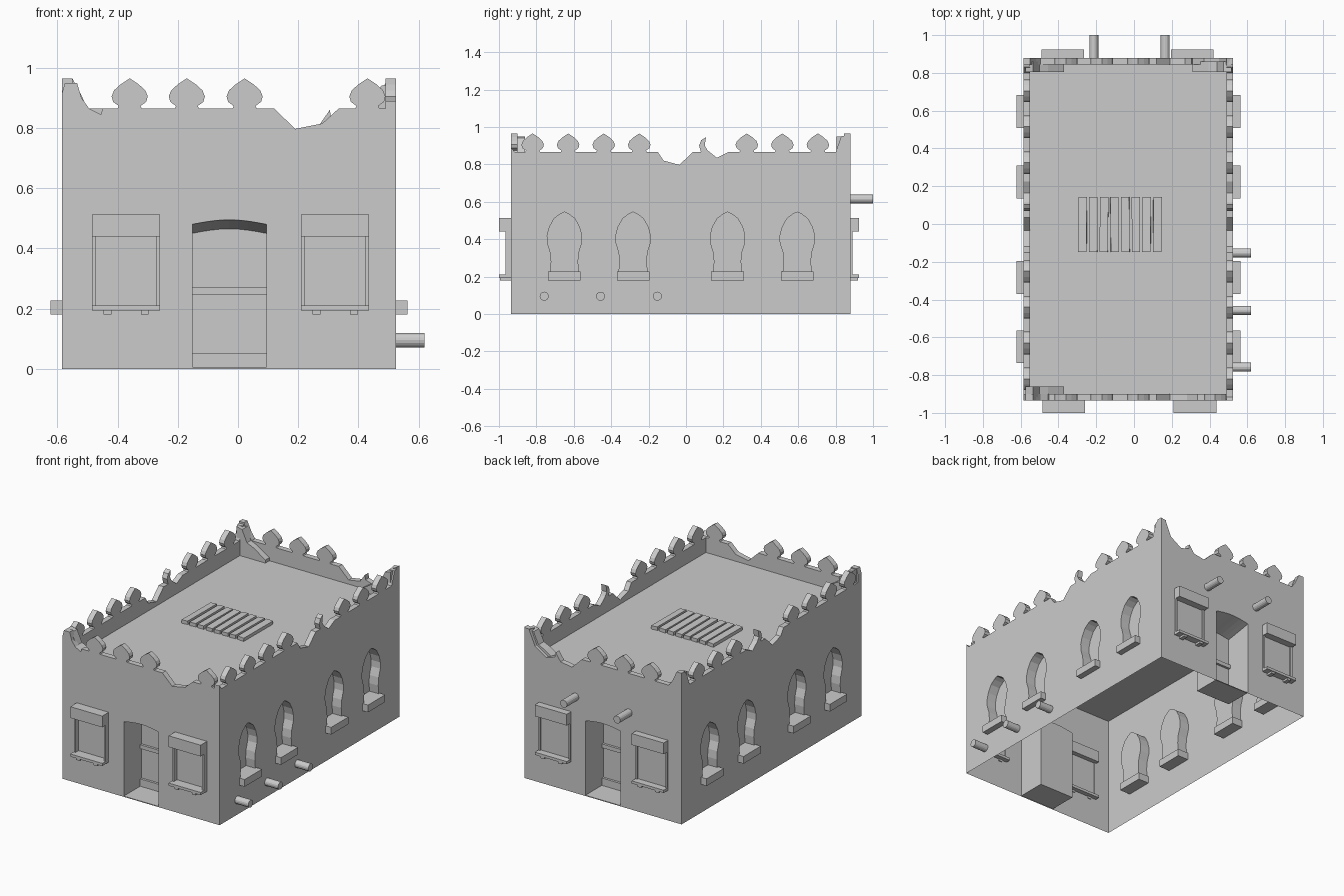
import bpy, bmesh, math, random
from mathutils import Vector, Matrix
from mathutils.geometry import tessellate_polygon

if "Cube" in bpy.data.objects:
    bpy.data.objects.remove(bpy.data.objects["Cube"])

random.seed(4)
X0, X1, Y0, Y1 = -0.585, 0.525, -0.935, 0.88
ROOF, RIM, THICK = 0.77, 0.865, 0.035

# Wall frames: (along, height, depth inward) -> world
WALLS = {
    "front": lambda u, z, d: Vector((u, Y0 + d, z)),
    "back": lambda u, z, d: Vector((u, Y1 - d, z)),
    "right": lambda u, z, d: Vector((X1 - d, u, z)),
    "left": lambda u, z, d: Vector((X0 + d, u, z)),
}


def finish(bm, name, outward=None):
    bmesh.ops.recalc_face_normals(bm, faces=bm.faces[:])
    if outward is not None:
        bm.faces.ensure_lookup_table()
        if bm.faces[0].normal.dot(outward) < 0:
            bmesh.ops.reverse_faces(bm, faces=bm.faces[:])
    me = bpy.data.meshes.new(name)
    bm.to_mesh(me)
    bm.free()
    ob = bpy.data.objects.new(name, me)
    bpy.context.collection.objects.link(ob)
    return ob


def prism(name, frame, pts, d0, d1):
    """Extrude an outline drawn on a wall from depth d0 to d1."""
    bm = bmesh.new()
    a = [bm.verts.new(frame(u, z, d0)) for u, z in pts]
    b = [bm.verts.new(frame(u, z, d1)) for u, z in pts]
    n = len(pts)
    for tri in tessellate_polygon([[Vector((u, z, 0)) for u, z in pts]]):
        bm.faces.new([a[i] for i in tri])
        bm.faces.new([b[i] for i in reversed(tri)])
    for i in range(n):
        j = (i + 1) % n
        bm.faces.new((a[i], a[j], b[j], b[i]))
    return finish(bm, name)


def block(name, frame, u0, u1, z0, z1, d0, d1):
    return prism(name, frame, [(u0, z0), (u1, z0), (u1, z1), (u0, z1)], d0, d1)


def wall(name, frame, u0, u1, holes):
    """Wall sheet with sunken niches; each hole is (outline, back outline, depth)."""
    bm = bmesh.new()
    loops = [[(u0, 0), (u1, 0), (u1, ROOF), (u0, ROOF)]] + [h[0] for h in holes]
    rings = [[bm.verts.new(frame(u, z, 0)) for u, z in lp] for lp in loops]
    flat = [v for r in rings for v in r]
    for tri in tessellate_polygon([[Vector((u, z, 0)) for u, z in lp] for lp in loops]):
        bm.faces.new([flat[i] for i in tri])
    for ring, (_, back, depth) in zip(rings[1:], holes):
        inner = [bm.verts.new(frame(u, z, depth)) for u, z in back]
        for i in range(len(ring)):
            j = (i + 1) % len(ring)
            bm.faces.new((ring[i], ring[j], inner[j], inner[i]))
        bm.faces.new(inner)
    finish(bm, name, frame(0, 0, 0) - frame(0, 0, 1))


def pipe(name, frame, u, z, length):
    pts = [(u + 0.024 * math.cos(math.tau * k / 16), z + 0.024 * math.sin(math.tau * k / 16))
           for k in range(16)]
    prism(name, frame, pts, -length, 0.03)


def merlon(c):
    half = [(0.04, RIM), (0.036, 0.873), (0.055, 0.887), (0.06, 0.905), (0.052, 0.925), (0.03, 0.945)]
    return ([(c - w, z) for w, z in half] + [(c, 0.965)] + [(c + w, z) for w, z in reversed(half)])


def parapet(name, frame, u0, u1, parts):
    """Parapet outline: floats are merlon centres, tuples are broken-edge points."""
    top = []
    for p in parts:
        top += merlon(p) if isinstance(p, float) else [p]
    prism(name, frame, [(u1, ROOF), (u0, ROOF)] + top, 0, THICK)


# Door niche with shallow arched head
def door_outline(drop):
    a, b = -0.152, 0.094
    arch = [(b + (a - b) * k / 8, 0.48 - drop + 0.015 * math.sin(math.pi * k / 8)) for k in range(9)]
    return [(a, 0.005), (b, 0.005)] + arch


# Pointed side window outline
def arch_outline(c):
    half = [(0.076, 0.22), (0.07, 0.28), (0.075, 0.33), (0.091, 0.38), (0.092, 0.42),
            (0.08, 0.465), (0.055, 0.51), (0.025, 0.533)]
    return ([(c + w, z) for w, z in half] + [(c, 0.545)] + [(c - w, z) for w, z in reversed(half)])


# Front and back walls with doors and framed windows
for side, shift, centres in (("front", 0.0, (-0.372, 0.323)), ("back", 0.02, (-0.377, 0.308))):
    f = WALLS[side]
    wall(side + "_wall", f, X0, X1, [(door_outline(0), door_outline(0.03), 0.18)])
    block(side + "_door_bar", f, -0.152, 0.094, 0.245, 0.27, 0.165, 0.18)
    block(side + "_door_threshold", f, -0.152, 0.094, 0.005, 0.052, 0.165, 0.18)
    for i, c in enumerate(centres):
        n = f"{side}_window_{i + 1}_"
        block(n + "lintel", f, c - 0.113, c + 0.113, 0.44, 0.512, -0.065 + shift, 0.03)
        block(n + "sill", f, c - 0.113, c + 0.113, 0.193, 0.21, -0.065 + shift, 0.03)
        for s in (-1, 1):
            block(n + "post", f, c + s * 0.106 - 0.006, c + s * 0.106 + 0.006, 0.21, 0.44,
                  -0.03 + shift, 0.005)
            block(n + "foot", f, c + s * 0.062 - 0.013, c + s * 0.062 + 0.013, 0.18, 0.193,
                  -0.06 + shift, 0.005)

# Side walls with four arched niches and sills each
SIDE = (-0.65, -0.283, 0.222, 0.595)
for side in ("right", "left"):
    f = WALLS[side]
    wall(side + "_wall", f, Y0, Y1, [(arch_outline(c), arch_outline(c), 0.065) for c in SIDE])
    for i, c in enumerate(SIDE):
        block(f"{side}_window_sill_{i + 1}", f, c - 0.087, c + 0.087, 0.18, 0.226, -0.038, 0.075)
    parapet(side + "_parapet", f, Y0, Y1, [
        (Y0, 0.89), (-0.915, RIM), -0.82, -0.63, -0.44, -0.25, (-0.15, RIM), (-0.12, 0.82), (-0.035, 0.797),
        (0.035, RIM), (0.08, RIM), (0.07, 0.9), (0.082, 0.93), (0.107, 0.945), (0.1, 0.9), (0.115, 0.875),
        (0.165, 0.835), (0.225, RIM), 0.325, 0.515, 0.705, (0.8, RIM), (0.83, 0.95), (Y1, 0.96)])

# Front and back parapets with broken stretches
parapet("front_parapet", WALLS["front"], X0, X1, [
    (X0, 0.915), (-0.575, 0.95), (-0.535, 0.95), (-0.52, 0.9), (-0.495, 0.865), (-0.455, 0.845), (-0.45, RIM),
    -0.36, -0.17, 0.022, (0.12, RIM), (0.19, 0.797), (0.28, 0.815), (0.335, RIM), 0.43, (X1, RIM)])
parapet("back_parapet", WALLS["back"], X0, X1, [
    (X0, 0.965), (-0.55, 0.965), (-0.52, 0.9), (-0.495, RIM), -0.36, -0.17, 0.022, (0.12, RIM),
    (0.19, 0.797), (0.27, 0.81), (0.305, 0.86), (0.31, 0.83), (0.37, 0.81), (0.45, 0.86), (0.49, 0.95), (X1, 0.965)])

# Crumbled wedges inside the broken corners
for name, side, c, s in (("front_left", "front", X0, 1), ("back_left", "back", X0, 1), ("back_right", "back", X1, -1)):
    pts = [(c + s * u, z) for u, z in ((0.01, ROOF), (0.215, ROOF), (0.215, 0.79), (0.13, 0.845),
                                       (0.085, 0.865), (0.05, 0.94), (0.01, 0.95))]
    prism(name + "_rubble_wedge", WALLS[side], pts, 0.02, 0.075)

# Flat roof
bm = bmesh.new()
bm.faces.new([bm.verts.new((x, y, ROOF)) for x, y in ((X0, Y0), (X1, Y0), (X1, Y1), (X0, Y1))])
finish(bm, "roof", Vector((0, 0, 1)))

# Roof hatch slats, slightly crooked
for i in range(8):
    bm = bmesh.new()
    m = (Matrix.Translation((-0.272 + i * 0.0565, -0.003, ROOF + 0.013))
         @ Matrix.Rotation(random.uniform(-0.015, 0.015), 4, 'Z')
         @ Matrix.Rotation(random.uniform(-0.08, 0.08), 4, 'Y')
         @ Matrix.Diagonal((0.044, 0.29, 0.022, 1)))
    bmesh.ops.create_cube(bm, size=1, matrix=m)
    finish(bm, f"roof_slat_{i + 1}")

# Drain pipes
for y in (-0.758, -0.457, -0.153):
    pipe("side_pipe", WALLS["right"], y, 0.095, 0.095)
for x in (-0.212, 0.165):
    pipe("back_pipe", WALLS["back"], x, 0.615, 0.12)
